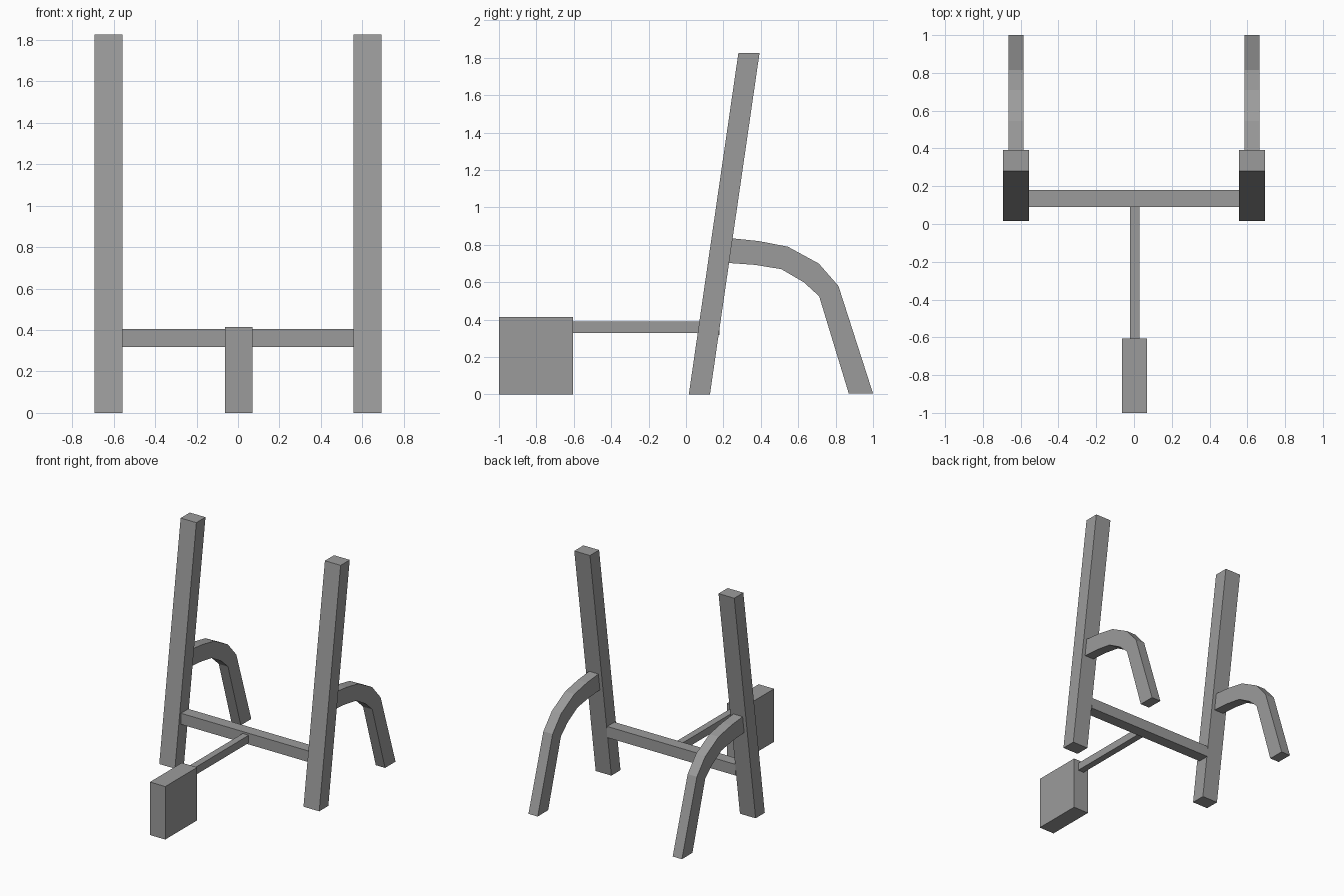
import bpy
import bmesh
from mathutils import Vector

cube = bpy.data.objects.get("Cube")
if cube:
    bpy.data.objects.remove(cube, do_unlink=True)

grey = bpy.data.materials.new("grey")
grey.use_nodes = True
colour = (0.33, 0.33, 0.33, 1)
grey.diffuse_color = colour
grey.node_tree.nodes["Principled BSDF"].inputs["Base Color"].default_value = colour


def side_prism(name, profile, x0, x1):
    """Extrude a closed (y, z) outline from x0 to x1."""
    bm = bmesh.new()
    face = bm.faces.new([bm.verts.new((x0, y, z)) for y, z in profile])
    result = bmesh.ops.extrude_face_region(bm, geom=[face])
    moved = [g for g in result["geom"] if isinstance(g, bmesh.types.BMVert)]
    bmesh.ops.translate(bm, verts=moved, vec=Vector((x1 - x0, 0, 0)))
    bmesh.ops.recalc_face_normals(bm, faces=bm.faces)
    mesh = bpy.data.meshes.new(name)
    bm.to_mesh(mesh)
    bm.free()
    mesh.materials.append(grey)
    obj = bpy.data.objects.new(name, mesh)
    bpy.context.collection.objects.link(obj)
    return obj


def box(name, x0, x1, y0, y1, z0, z1):
    return side_prism(name, [(y0, z0), (y1, z0), (y1, z1), (y0, z1)], x0, x1)


# Leaning post and bent rear leg outlines
post = [(0.015, 0), (0.128, 0), (0.393, 1.825), (0.28, 1.825)]
leg_outer = [(0.245, 0.835), (0.39, 0.82), (0.545, 0.79),
             (0.71, 0.70), (0.815, 0.58), (1.0, 0.005)]
leg_inner = [(0.87, 0.006), (0.712, 0.525), (0.63, 0.60),
             (0.51, 0.67), (0.37, 0.693), (0.23, 0.703)]

for side, s in (("left", 1), ("right", -1)):
    side_prism(side + "_post", post, s * 0.557, s * 0.693)
    side_prism(side + "_rear_leg", leg_outer + leg_inner, s * 0.585, s * 0.665)

# Crossbar between the posts, with the front arm and its foot block
box("crossbar", -0.557, 0.557, 0.09, 0.18, 0.318, 0.405)
box("front_arm", -0.022, 0.03, -0.605, 0.09, 0.33, 0.39)
box("front_block", -0.063, 0.07, -1.0, -0.605, 0, 0.415)
